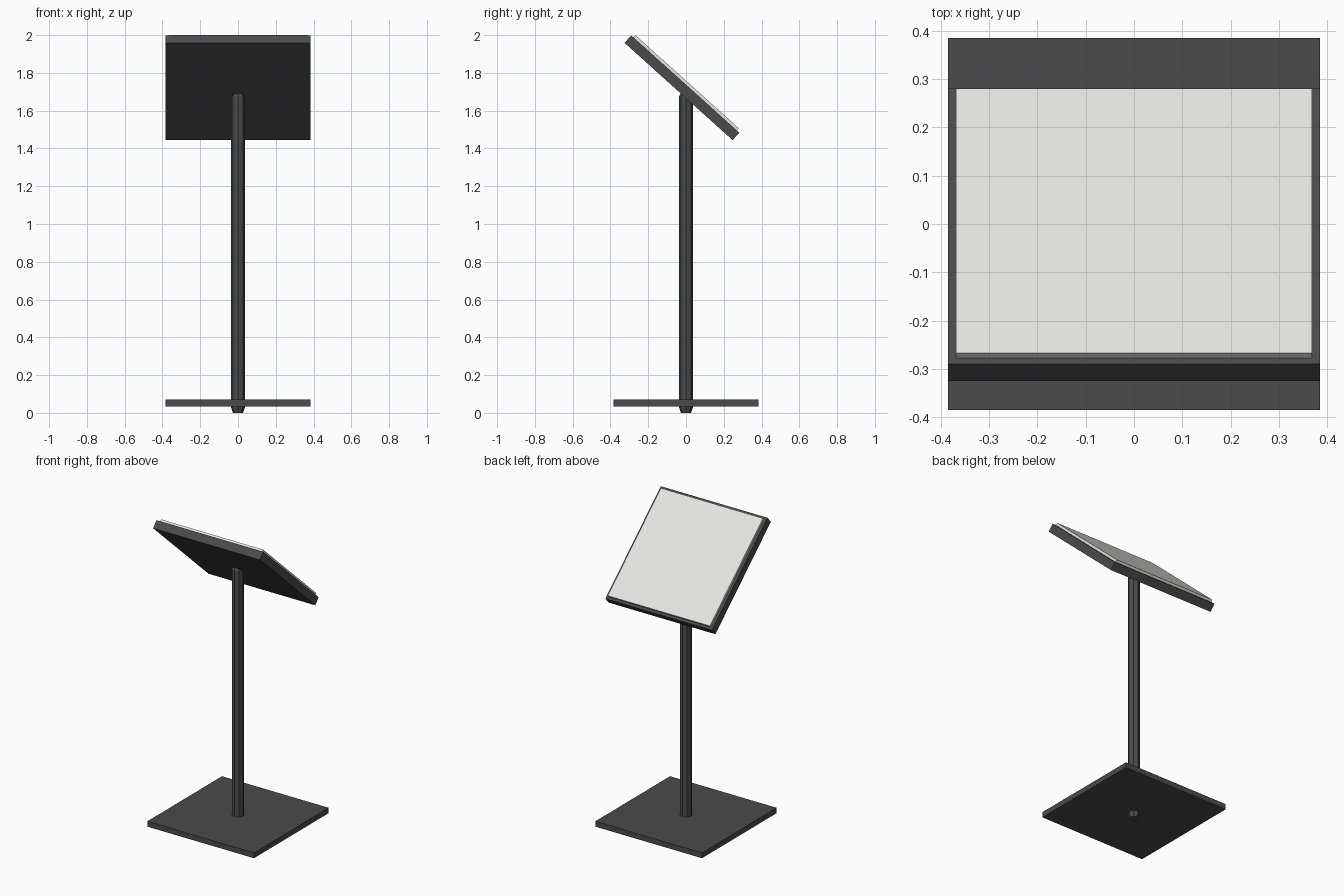
import bpy, bmesh, math
from mathutils import Matrix

if "Cube" in bpy.data.objects:
    bpy.data.objects.remove(bpy.data.objects["Cube"])


def material(name, color):
    m = bpy.data.materials.new(name)
    m.diffuse_color = (*color, 1)
    m.use_nodes = True
    m.node_tree.nodes["Principled BSDF"].inputs["Base Color"].default_value = m.diffuse_color
    return m


dark = material("dark_grey", (0.07, 0.07, 0.07))
white = material("off_white", (0.78, 0.78, 0.76))


def finish(name, bm, mat):
    mesh = bpy.data.meshes.new(name)
    bm.to_mesh(mesh)
    bm.free()
    mesh.materials.append(mat)
    obj = bpy.data.objects.new(name, mesh)
    bpy.context.collection.objects.link(obj)
    return obj


def box(name, size, center, mat, frame=Matrix()):
    bm = bmesh.new()
    bmesh.ops.create_cube(bm, size=1, matrix=frame @ Matrix.Translation(center) @ Matrix.Diagonal((*size, 1)))
    return finish(name, bm, mat)


# Square base plate
box("base_plate", (0.77, 0.77, 0.035), (0, 0, 0.0525), dark)

# Eight-sided pole with a tapered foot and chamfered top
bm = bmesh.new()
rings = []
for r, z in [(0.027, 0), (0.037, 0.03), (0.037, 1.675), (0.03, 1.69)]:
    rings.append([bm.verts.new((r * math.cos(i * math.pi / 4), r * math.sin(i * math.pi / 4), z))
                  for i in range(8)])
for a, b in zip(rings, rings[1:]):
    for i in range(8):
        j = (i + 1) % 8
        bm.faces.new((a[i], a[j], b[j], b[i]))
bm.faces.new(rings[0][::-1])
bm.faces.new(rings[-1])
finish("pole", bm, dark)

# Tilted sign: backing board and pale sheet, in a frame whose z=0 is the board's face
tilt = Matrix.Translation((0, -0.004, 1.741)) @ Matrix.Rotation(math.radians(-42), 4, 'X')
box("sign_board", (0.77, 0.77, 0.053), (0, 0, -0.0265), dark, tilt)
box("sign_sheet", (0.737, 0.737, 0.026), (0, 0, 0.003), white, tilt)
